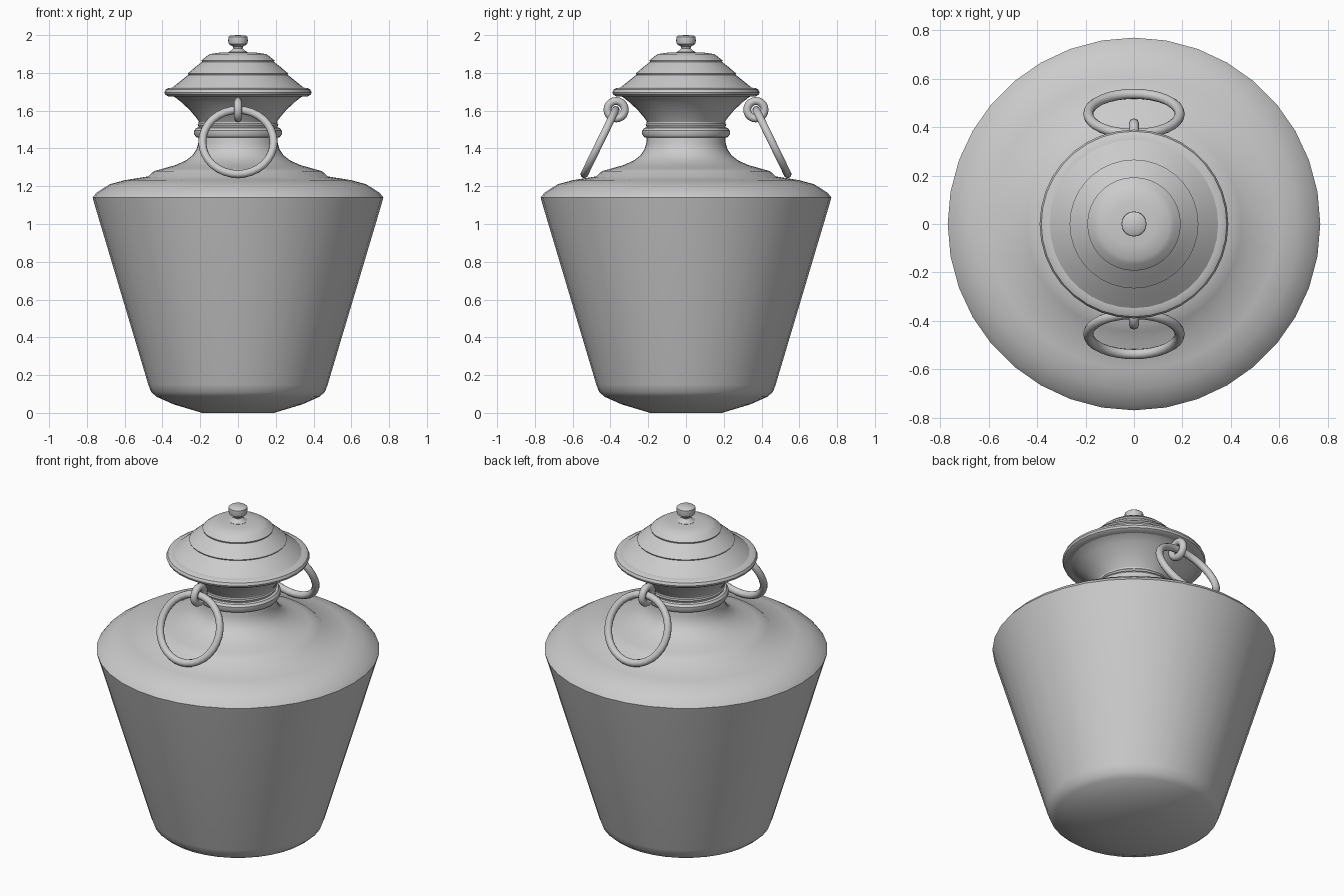
import bpy, bmesh, math
from mathutils import Matrix, Vector

if "Cube" in bpy.data.objects:
    bpy.data.objects.remove(bpy.data.objects["Cube"])

SEGMENTS = 36


def finish(name, bm, angle=35):
    bmesh.ops.remove_doubles(bm, verts=bm.verts, dist=1e-5)
    bmesh.ops.recalc_face_normals(bm, faces=bm.faces)
    mesh = bpy.data.meshes.new(name)
    bm.to_mesh(mesh)
    bm.free()
    ob = bpy.data.objects.new(name, mesh)
    bpy.context.collection.objects.link(ob)
    bpy.ops.object.select_all(action='DESELECT')
    ob.select_set(True)
    bpy.context.view_layer.objects.active = ob
    bpy.ops.object.shade_smooth_by_angle(angle=math.radians(angle))
    return ob


def lathe(name, profile, segments=SEGMENTS):
    """Revolve (radius, height) points around z."""
    bm = bmesh.new()
    verts = [bm.verts.new((r, 0, z)) for r, z in profile]
    edges = [bm.edges.new(pair) for pair in zip(verts, verts[1:])]
    bmesh.ops.spin(bm, geom=verts + edges, axis=(0, 0, 1), cent=(0, 0, 0),
                   angle=math.tau, steps=segments, use_merge=True)
    return finish(name, bm)


def torus(name, major, minor, matrix, n=32, m=10):
    """Round ring lying in its local XY plane, placed by matrix."""
    bm = bmesh.new()
    grid = []
    for i in range(n):
        a = math.tau * i / n
        row = []
        for j in range(m):
            b = math.tau * j / m
            r = major + minor * math.cos(b)
            p = Vector((r * math.cos(a), r * math.sin(a), minor * math.sin(b)))
            row.append(bm.verts.new(matrix @ p))
        grid.append(row)
    for i in range(n):
        for j in range(m):
            k, l = (i + 1) % n, (j + 1) % m
            bm.faces.new((grid[i][j], grid[k][j], grid[k][l], grid[i][l]))
    return finish(name, bm, 60)


# Tapered vessel with stepped shoulder and neck
lathe("vessel_body", [
    (0, 0), (0.19, 0), (0.34, 0.045), (0.43, 0.085), (0.46, 0.11), (0.475, 0.15),
    (0.757, 1.095), (0.77, 1.14), (0.75, 1.165), (0.68, 1.21), (0.60, 1.232),
    (0.475, 1.252), (0.445, 1.28), (0.39, 1.295), (0.33, 1.312), (0.275, 1.337),
    (0.24, 1.365), (0.22, 1.395), (0.21, 1.43), (0.208, 1.54)])

# Collar bands around the neck
lathe("neck_collar", [
    (0.20, 1.455), (0.222, 1.46), (0.232, 1.475), (0.232, 1.495), (0.222, 1.508),
    (0.207, 1.512), (0.214, 1.525), (0.204, 1.535)])

# Flared mouth under the lid
lathe("flared_mouth", [
    (0.20, 1.53), (0.215, 1.555), (0.255, 1.603), (0.30, 1.645),
    (0.335, 1.672), (0.36, 1.682)])

# Lid rim and stepped dome
lathe("lid_rim", [
    (0.33, 1.675), (0.37, 1.676), (0.385, 1.685), (0.39, 1.697), (0.383, 1.712),
    (0.368, 1.72), (0.345, 1.722)])
lathe("lid_dome", [
    (0.36, 1.712), (0.335, 1.732), (0.295, 1.765), (0.262, 1.79), (0.266, 1.797),
    (0.258, 1.803), (0.225, 1.832), (0.19, 1.858), (0.193, 1.866), (0.185, 1.873),
    (0.166, 1.888), (0.148, 1.9), (0.09, 1.908), (0, 1.91)])

# Lid knob
lathe("lid_knob", [
    (0.05, 1.895), (0.05, 1.91), (0.035, 1.918), (0.024, 1.93), (0.028, 1.94),
    (0.048, 1.952), (0.052, 1.968), (0.051, 1.99), (0.04, 1.998), (0, 2.0)], 20)

# Hook loops and hanging rings on front and back
for side, label in ((-1, "front"), (1, "back")):
    hook = Matrix.Translation((0, side * 0.37, 1.605)) @ Matrix.Rotation(math.pi / 2, 4, 'Y')
    torus(label + "_hook", 0.046, 0.021, hook, 20, 8)
    tilt = math.pi / 2 + side * math.radians(26)
    ring = Matrix.Translation((0, side * 0.455, 1.434)) @ Matrix.Rotation(tilt, 4, 'X')
    torus(label + "_ring", 0.189, 0.021, ring)
